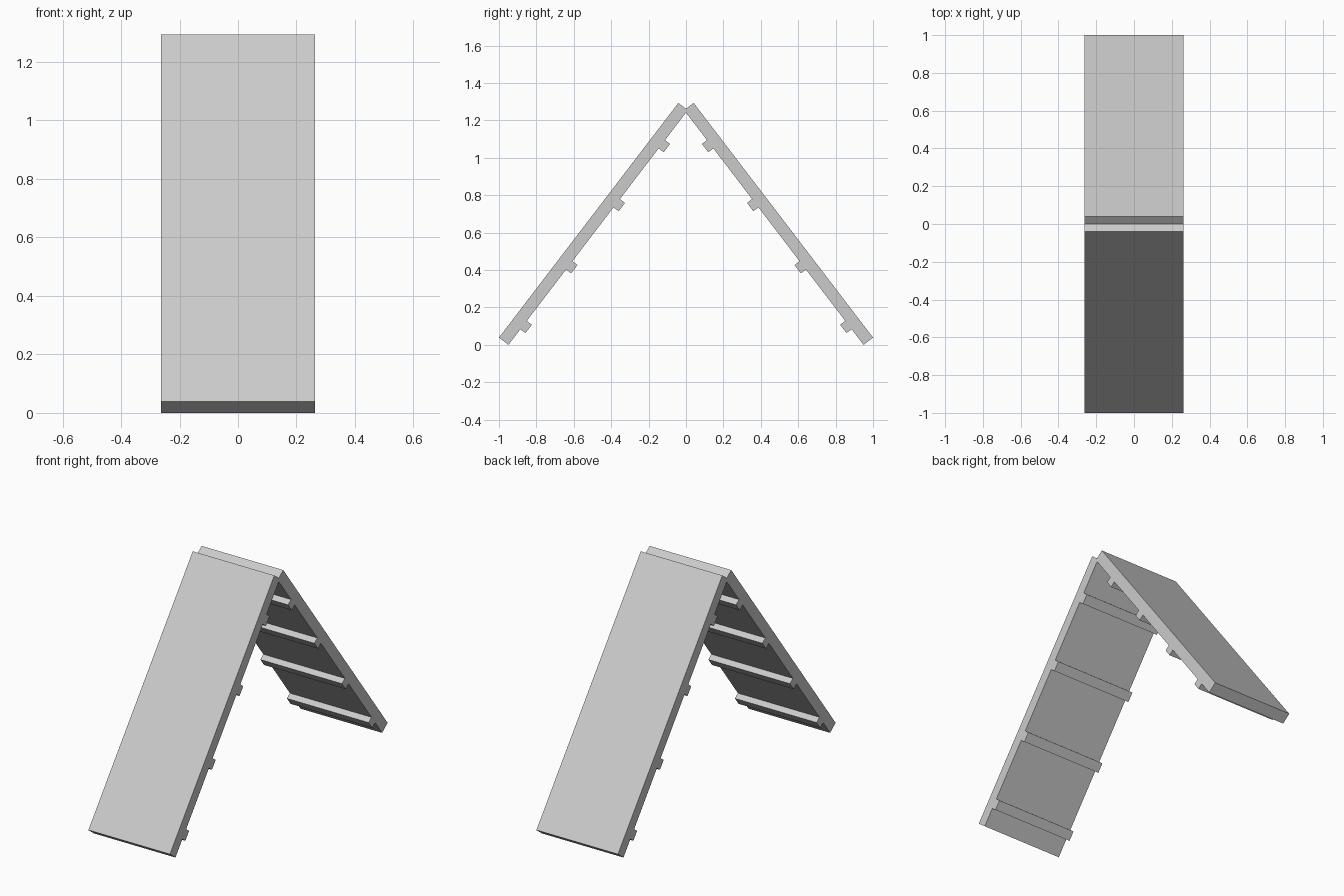
import bpy
from math import radians, sin, cos

if "Cube" in bpy.data.objects:
    bpy.data.objects.remove(bpy.data.objects["Cube"])

WIDTH = 0.525      # across x
THICK = 0.064      # board thickness
LENGTH = 1.579     # board length up the slope
SEAM = 0.37        # joint between the lower and upper board
CLEAT_H, CLEAT_D = 0.056, 0.034
TILT = radians(37.4)
FOOT_Y = 1.0 - THICK * cos(TILT)   # inner bottom edge rests on the ground


def slab(name, side, t0, t1, n0, n1):
    """Box on a sloped leaf: t runs up the slope, n outward from the inner face."""
    a = TILT * side
    t, n = (t0 + t1) / 2, (n0 + n1) / 2
    y = side * (FOOT_Y - t * sin(TILT) + n * cos(TILT))
    z = t * cos(TILT) + n * sin(TILT)
    bpy.ops.mesh.primitive_cube_add(size=1, location=(0, y, z), rotation=(a, 0, 0))
    ob = bpy.context.object
    ob.name = name
    ob.scale = (WIDTH, n1 - n0, t1 - t0)
    bpy.ops.object.transform_apply(location=False, rotation=False, scale=True)
    return ob


for label, side in (("front", -1), ("back", 1)):
    # Climbing boards
    slab(f"{label}_lower_board", side, 0, SEAM, 0, THICK)
    slab(f"{label}_upper_board", side, SEAM, LENGTH, 0, THICK)
    # Cross battens on the underside
    for i, t in enumerate((0.133, 0.535, 0.953, 1.35), 1):
        slab(f"{label}_batten_{i}", side, t - CLEAT_H / 2, t + CLEAT_H / 2, -CLEAT_D, 0)
